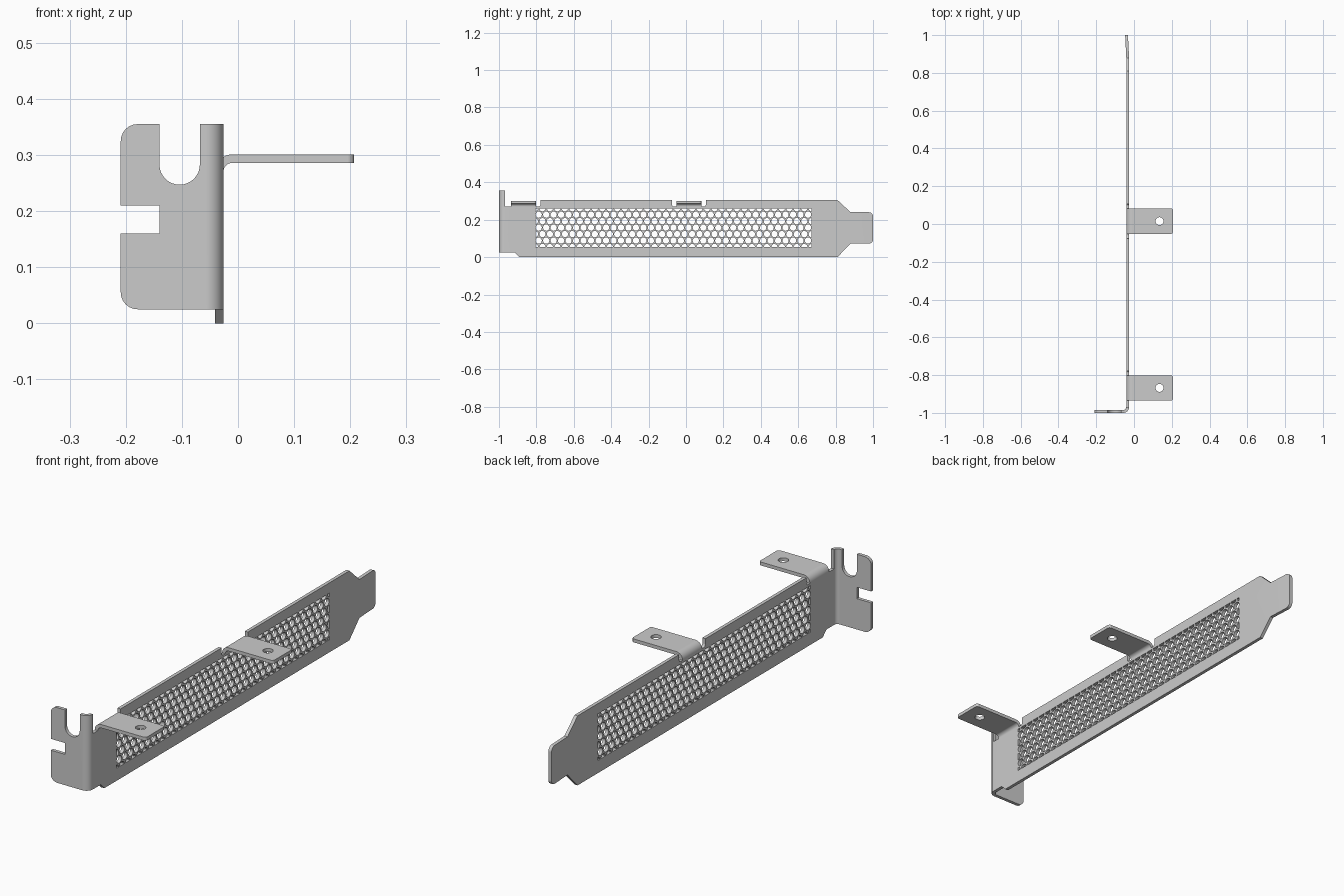
import bpy, bmesh, math
from mathutils import Vector
from mathutils.geometry import delaunay_2d_cdt

if "Cube" in bpy.data.objects:
    bpy.data.objects.remove(bpy.data.objects["Cube"])

T = 0.015            # sheet thickness
RI = 0.016           # inner bend radius
X0 = -0.041          # back face of the plate
TABS = [(-0.935, -0.801), (-0.052, 0.082)]
bm = bmesh.new()
cache = {}


def vert(co):
    key = tuple(round(c, 5) + 0.0 for c in co)
    if key not in cache:
        cache[key] = bm.verts.new(co)
    return cache[key]


def face(cos):
    # coincident faces at the seam of two parts cancel out
    vs = [vert(c) for c in cos]
    if len(set(vs)) < 3:
        return
    old = bm.faces.get(vs)
    if old:
        bm.faces.remove(old)
    else:
        bm.faces.new(vs)


def arc(cx, cy, r, a0, a1, n=6):
    return [(cx + r * math.cos(math.radians(a0 + (a1 - a0) * i / n)),
             cy + r * math.sin(math.radians(a0 + (a1 - a0) * i / n))) for i in range(n + 1)]


def inside(p, loop):
    odd = False
    for (ax, ay), (bx, by) in zip(loop, loop[1:] + loop[:1]):
        if (ay > p[1]) != (by > p[1]) and p[0] < ax + (bx - ax) * (p[1] - ay) / (by - ay):
            odd = not odd
    return odd


def sheet(outer, holes, place):
    """Flat sheet with convex holes; place(u, v, w) puts it in space."""
    pts, edges, owner = [], [], []
    for k, loop in enumerate([outer] + holes):
        s = len(pts)
        pts += [Vector(p) for p in loop]
        owner += [k] * len(loop)
        edges += [(s + i, s + (i + 1) % len(loop)) for i in range(len(loop))]
    vs, _, tris, orig, _, _ = delaunay_2d_cdt(pts, edges, [], 0, 1e-6)
    own = [owner[o[0]] if o else -1 for o in orig]
    sides = {}
    for t in tris:
        ks = {own[i] for i in t}
        mid = sum((vs[i] for i in t), Vector((0, 0))) / 3
        if (len(ks) == 1 and min(ks) > 0) or not inside(mid, outer):
            continue
        face([place(*vs[i], T) for i in t])
        face([place(*vs[i], 0) for i in reversed(t)])
        for a, b in zip(t, list(t[1:]) + [t[0]]):
            key = (min(a, b), max(a, b))
            sides[key] = sides.get(key, 0) + 1
    for (a, b), n in sides.items():
        if n == 1:
            face([place(*vs[a], 0), place(*vs[b], 0), place(*vs[b], T), place(*vs[a], T)])


def bend(a0, a1, vals, place, n=8):
    """Quarter-round bend; place(c, s, v) gets radius*cos, radius*sin and the width."""
    def p(i, r, v):
        a = math.radians(a0 + (a1 - a0) * i / n)
        return place(r * math.cos(a), r * math.sin(a), v)
    ro = RI + T
    for v, w in zip(vals, vals[1:]):
        for i in range(n):
            for r in (RI, ro):
                face([p(i, r, v), p(i + 1, r, v), p(i + 1, r, w), p(i, r, w)])
        for i in (0, n):
            face([p(i, RI, v), p(i, ro, v), p(i, ro, w), p(i, RI, w)])
    for i in range(n):
        for v in (vals[0], vals[-1]):
            face([p(i, RI, v), p(i + 1, RI, v), p(i + 1, ro, v), p(i, ro, v)])


# Vent holes: staggered rows trimmed to a rectangle
Y1, Y2, Z1, Z2 = -0.805, 0.67, 0.055, 0.26
PITCH, RAD = 0.04, 0.0168
vents = []
for row in range(-3, 4):
    for col in range(-20, 21):
        cy = (Y1 + Y2) / 2 + (col + 0.5 * (row % 2)) * PITCH
        cz = (Z1 + Z2) / 2 + row * PITCH * 0.866
        if not (Y1 - 0.009 < cy < Y2 + 0.009):
            continue
        loop = []
        for y, z in arc(cy, cz, RAD, 0, 360, 16)[:-1]:
            q = (min(max(y, Y1), Y2), min(max(z, Z1), Z2))
            if all(math.dist(q, o) > 1e-5 for o in loop):
                loop.append(q)
        vents.append(loop)

# Main plate with relief notches beside the tabs
(a, b), (c, d) = TABS
N = 0.024
plate = [(-0.969, 0.025), (-0.915, 0.025), (-0.89, 0), (0.81, 0), (0.88, 0.072), (0.88, 0.24),
         (0.81, 0.305), (d + N, 0.305)]
plate += arc(d + N - 0.012, 0.282, 0.012, 0, -90) + [(d, 0.27), (c, 0.27)]
plate += arc(c - N + 0.012, 0.282, 0.012, 270, 180) + [(c - N, 0.305), (b + N, 0.305)]
plate += arc(b + N - 0.012, 0.282, 0.012, 0, -90) + [(b, 0.27), (a, 0.27), (-0.969, 0.27)]
sheet(plate, vents, lambda y, z, w: (X0 + w, y, z))

# Slightly bent tongue at the far end
tongue = [(0.88, 0.072)] + arc(0.978, 0.094, 0.022, -90, 0) + arc(0.978, 0.218, 0.022, 0, 90) + [(0.88, 0.24)]
sheet(tongue, [], lambda y, z, w: (X0 + w - 0.05 * (y - 0.88), y, z))

# Mounting flange with a U slot and a side notch
bend(0, -90, [0.025, 0.27, 0.355], lambda p, q, v: (-0.057 + p, -0.969 + q, v))
flange = [(-0.057, 0.025), (-0.057, 0.27), (-0.057, 0.355), (-0.068, 0.355)]
flange += arc(-0.104, 0.283, 0.036, 0, -180, 16) + [(-0.14, 0.355)]
flange += arc(-0.179, 0.325, 0.03, 90, 180)
flange += [(-0.209, 0.21), (-0.14, 0.21), (-0.14, 0.16), (-0.209, 0.16)]
flange += arc(-0.179, 0.055, 0.03, 180, 270)
sheet(flange, [], lambda x, z, w: (x, -0.985 - w, z))

# Two folded tabs with a screw hole
for lo, hi in TABS:
    bend(180, 90, [lo, hi], lambda p, q, v: (-0.01 + p, v, 0.27 + q))
    tab = [(-0.01, lo)] + arc(0.195, lo + 0.012, 0.012, -90, 0) + arc(0.195, hi - 0.012, 0.012, 0, 90) + [(-0.01, hi)]
    sheet(tab, [arc(0.135, (lo + hi) / 2, 0.021, 0, 360, 24)[:-1]], lambda x, y, w: (x, y, 0.286 + w))

bmesh.ops.recalc_face_normals(bm, faces=bm.faces[:])
mesh = bpy.data.meshes.new("vented_slot_bracket")
bm.to_mesh(mesh)
bm.free()
obj = bpy.data.objects.new("vented_slot_bracket", mesh)
bpy.context.collection.objects.link(obj)
bpy.context.view_layer.objects.active = obj
obj.select_set(True)
bpy.ops.object.shade_smooth_by_angle(angle=math.radians(30))
mod = obj.modifiers.new("weighted_normals", 'WEIGHTED_NORMAL')
mod.keep_sharp = True
